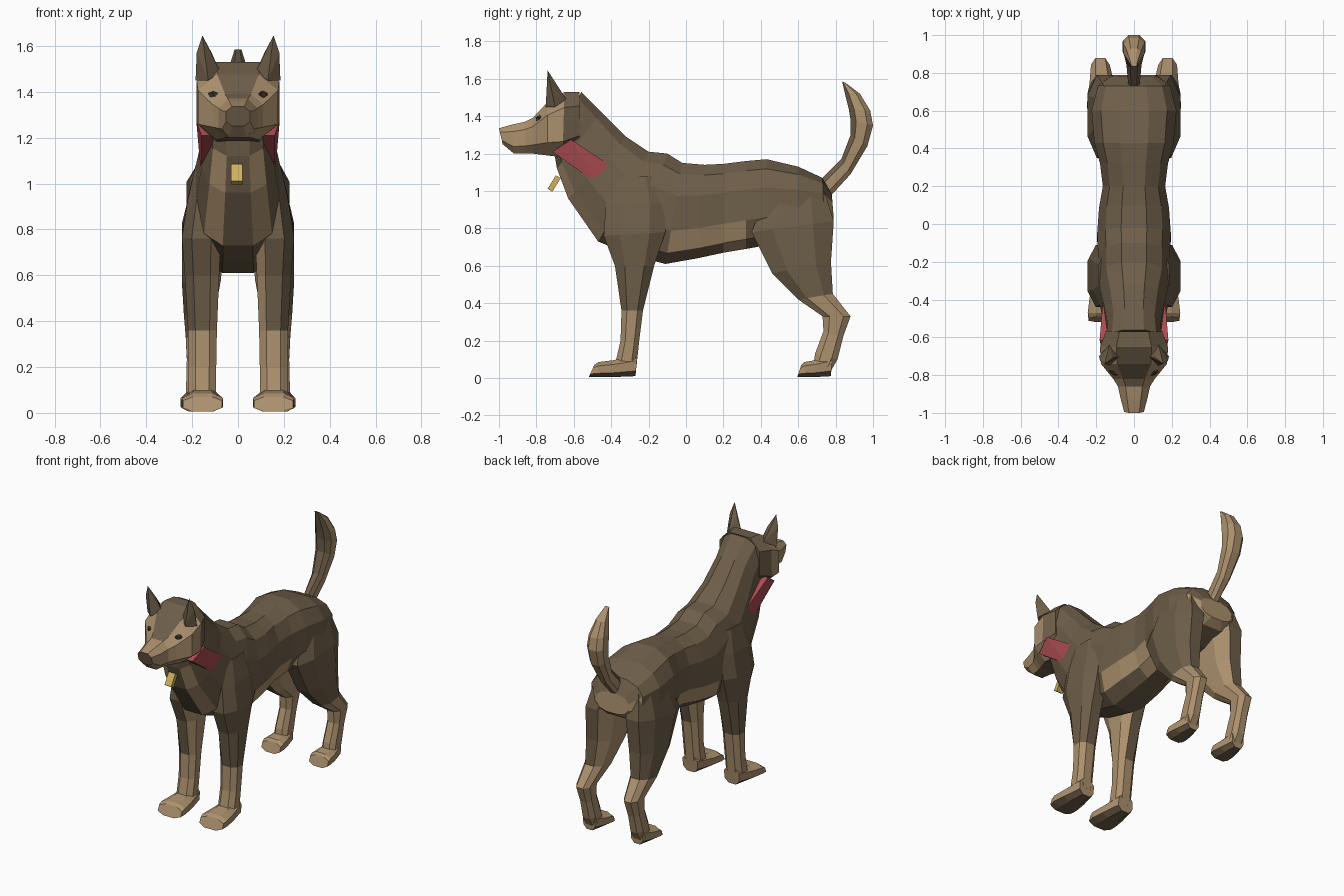
import bpy, bmesh, math
from mathutils import Vector, Matrix

cube = bpy.data.objects.get("Cube")
if cube:
    bpy.data.objects.remove(cube, do_unlink=True)


def material(name, rgb):
    m = bpy.data.materials.new(name)
    m.use_nodes = True
    m.diffuse_color = (*rgb, 1)
    m.node_tree.nodes["Principled BSDF"].inputs["Base Color"].default_value = (*rgb, 1)
    return m


COAT, TAN, RED, GOLD, DARK = range(5)
MATERIALS = [
    material("dark brown coat", (.155, .112, .066)),
    material("tan coat", (.41, .28, .155)),
    material("collar red", (.40, .07, .08)),
    material("tag gold", (.62, .44, .11)),
    material("eye dark", (.04, .033, .025)),
]


def finish(name, bm, rule):
    """Colour the faces by a rule of centre and normal, then link the object."""
    bmesh.ops.recalc_face_normals(bm, faces=bm.faces)
    for f in bm.faces:
        f.material_index = rule(f.calc_center_median(), f.normal)
    mesh = bpy.data.meshes.new(name)
    bm.to_mesh(mesh)
    bm.free()
    for m in MATERIALS:
        mesh.materials.append(m)
    obj = bpy.data.objects.new(name, mesh)
    bpy.context.collection.objects.link(obj)
    return obj


def loft(name, rows, rule, sides=8, square=.8, mirror=1):
    """Skin rings; each row is (y, z) of one end, (y, z) of the other, half width, centre x."""
    bm = bmesh.new()
    rings = []
    scale = math.cos(math.pi / sides) ** square
    power = lambda v: math.copysign(abs(v) ** square, v) / scale
    for y0, z0, y1, z1, half, *cx in rows:
        a, b = Vector((0, y0, z0)), Vector((0, y1, z1))
        mid = (a + b) / 2
        mid.x = mirror * cx[0] if cx else 0
        ring = []
        for i in range(sides):
            t = (i + .5) * math.tau / sides
            p = mid + (a - b) / 2 * power(math.cos(t))
            p.x += half * power(math.sin(t))
            ring.append(bm.verts.new(p))
        rings.append(ring)
    for r, q in zip(rings, rings[1:]):
        for i in range(sides):
            j = (i + 1) % sides
            bm.faces.new((r[i], r[j], q[j], q[i]))
    bm.faces.new(rings[0])
    bm.faces.new(rings[-1])
    return finish(name, bm, rule)


def hull(name, points, rule):
    bm = bmesh.new()
    for p in points:
        bm.verts.new(p)
    bmesh.ops.convex_hull(bm, input=bm.verts)
    return finish(name, bm, rule)


# Torso and neck in one skin
def body_rule(c, n):
    flank = -.1 < c.y < .33 and .7 < c.z < .83
    rump = c.y > .72 and c.z < .97 and n.y > .3
    chest = c.y < -.45 and c.z < 1.15 and n.y < -.3 and .05 < abs(c.x) < .13
    return TAN if flank or rump or chest else COAT


loft("torso_and_neck", [
    (-.56, 1.53, -.70, 1.18, .15),
    (-.45, 1.42, -.69, 1.12, .14),
    (-.32, 1.29, -.63, .96, .16),
    (-.20, 1.21, -.47, .73, .19),
    (-.10, 1.20, -.30, .66, .19),
    (-.02, 1.15, -.11, .61, .195),
    (.10, 1.14, .06, .64, .185),
    (.20, 1.145, .20, .67, .165),
    (.32, 1.16, .32, .69, .18),
    (.43, 1.17, .43, .71, .21),
    (.60, 1.13, .60, .75, .225),
    (.73, 1.07, .74, .81, .19),
    (.78, .98, .79, .85, .12),
], body_rule, sides=12)


# Head with muzzle
def head_rule(c, n):
    if c.z > 1.47 or c.y > -.68 or n.z < -.8 or c.y < -.99:
        return COAT
    return COAT if abs(c.x) < .03 and n.z > .3 and c.y > -.84 else TAN


loft("head", [
    (-.57, 1.53, -.57, 1.22, .15),
    (-.65, 1.53, -.66, 1.18, .18),
    (-.74, 1.475, -.74, 1.19, .175),
    (-.82, 1.39, -.82, 1.20, .11),
    (-.86, 1.37, -.86, 1.20, .085),
    (-.93, 1.355, -.92, 1.20, .07),
    (-1, 1.335, -.98, 1.25, .052),
], head_rule, square=.75)

# Tail, dark along its front edge
loft("tail", [
    (.72, 1.06, .77, .97, .03),
    (.83, 1.17, .88, 1.09, .04),
    (.88, 1.30, .97, 1.24, .055),
    (.88, 1.38, 1, 1.35, .06),
    (.87, 1.44, .985, 1.43, .055),
    (.85, 1.52, .93, 1.52, .035),
    (.835, 1.585, .85, 1.58, .015),
], lambda c, n: COAT if n.y < -.4 else TAN, sides=8)


def foreleg_rule(c, n):
    inner = c.x * n.x < -.01 and c.z < .75
    return TAN if c.z < .36 or inner else COAT


def hindleg_rule(c, n):
    inner = c.x * n.x < -.02 and c.z < .85
    return TAN if c.z < .44 or inner else COAT


def foot_rule(c, n):
    return COAT if n.z < -.7 else TAN


FOOT = [(-.26, .12, -.27, .01, .055), (-.39, .095, -.39, .005, .08),
        (-.47, .085, -.47, .005, .09), (-.49, .07, -.52, .005, .085)]

for side, s in (("left", 1), ("right", -1)):
    # Legs
    loft("front_leg_" + side, [
        (-.38, 1.08, -.16, 1.08, .04, .145),
        (-.43, .92, -.11, .94, .075, .145),
        (-.44, .76, -.11, .78, .085, .16),
        (-.38, .6, -.17, .6, .075, .157),
        (-.345, .36, -.23, .36, .063, .155),
        (-.35, .2, -.25, .2, .06, .155),
        (-.38, .07, -.265, .06, .06, .155),
    ], foreleg_rule, mirror=s)
    loft("hind_leg_" + side, [
        (.45, 1.02, .74, 1.0, .07, .13),
        (.35, .78, .79, .84, .095, .15),
        (.46, .56, .775, .62, .085, .16),
        (.6, .42, .785, .45, .066, .17),
        (.73, .33, .88, .33, .05, .178),
        (.735, .25, .84, .22, .045, .178),
        (.69, .13, .81, .1, .048, .178),
        (.68, .06, .77, .03, .05, .178),
    ], hindleg_rule, mirror=s)

    # Feet, the hind pair shorter and moved back
    loft("front_foot_" + side, [(*r, .155) for r in FOOT], foot_rule, mirror=s)
    back = lambda y: .595 + (y + .52) * .72
    loft("hind_foot_" + side,
         [(back(a), b, back(c), d, h * .8, .178) for a, b, c, d, h in FOOT],
         foot_rule, mirror=s)

    # Ear with hollow front
    ear = [(.185, -.70, 1.45), (.075, -.70, 1.48), (.13, -.64, 1.49), (.13, -.75, 1.45),
           (.18, -.725, 1.57), (.115, -.71, 1.57), (.155, -.74, 1.645)]
    hull("ear_" + side, [(x * s, y, z) for x, y, z in ear], lambda c, n: COAT)

    # Collar plate
    corners = [(.182, -.615, 1.275), (.165, -.41, 1.14), (.16, -.455, 1.025), (.16, -.715, 1.21)]
    hull("collar_" + side,
         [(x * s, y, z) for cx, y, z in corners for x in (cx, cx - .05)],
         lambda c, n: RED)

    # Eye
    bm = bmesh.new()
    bmesh.ops.create_icosphere(bm, subdivisions=1, radius=.02)
    bmesh.ops.scale(bm, vec=(1.6, .9, 1), verts=bm.verts)
    turn = Matrix.Rotation(s * .7, 4, "Z")
    bmesh.ops.transform(bm, matrix=Matrix.Translation((.108 * s, -.782, 1.385)) @ turn,
                        verts=bm.verts)
    finish("eye_" + side, bm, lambda c, n: DARK)

# Tag hanging on the chest
bm = bmesh.new()
bmesh.ops.create_cube(bm, size=1)
bmesh.ops.scale(bm, vec=(.05, .03, .085), verts=bm.verts)
place = Matrix.Translation((-.005, -.705, 1.04)) @ Matrix.Rotation(-.55, 4, "X")
bmesh.ops.transform(bm, matrix=place, verts=bm.verts)
finish("tag", bm, lambda c, n: GOLD)
